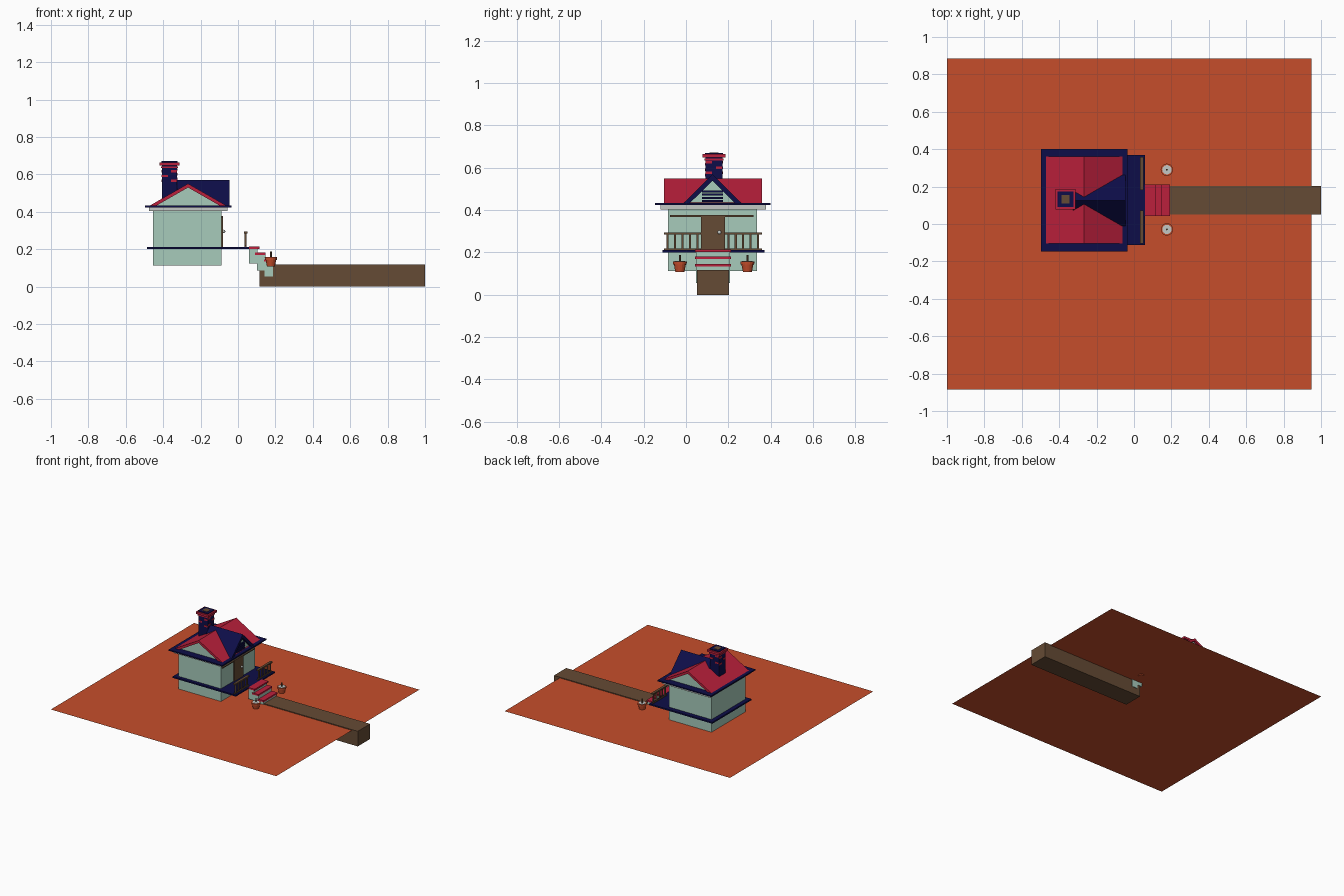
import bpy, bmesh, math

if "Cube" in bpy.data.objects:
    bpy.data.objects.remove(bpy.data.objects["Cube"])


def material(name, rgb):
    m = bpy.data.materials.new(name)
    m.diffuse_color = (*rgb, 1)
    m.use_nodes = True
    m.node_tree.nodes["Principled BSDF"].inputs["Base Color"].default_value = m.diffuse_color
    return m


CLAY = material("clay orange", (0.565, 0.076, 0.024))
TEAL = material("pale teal", (0.39, 0.60, 0.50))
NAVY = material("navy", (0.004, 0.004, 0.065))
RED = material("crimson", (0.50, 0.014, 0.045))
BROWN = material("brown", (0.13, 0.070, 0.035))
GREY = material("light grey", (0.55, 0.58, 0.56))


def finish(bm, name, mat):
    bmesh.ops.recalc_face_normals(bm, faces=bm.faces)
    me = bpy.data.meshes.new(name)
    bm.to_mesh(me)
    bm.free()
    me.materials.append(mat)
    ob = bpy.data.objects.new(name, me)
    bpy.context.collection.objects.link(ob)
    return ob


def box(name, x, y, z, mat):
    """Box from (min, max) pairs."""
    return prism(name, [(x[0], z[0]), (x[1], z[0]), (x[1], z[1]), (x[0], z[1])], y, mat)


def prism(name, profile, span, mat, along="y"):
    """Extrude a (horizontal, z) profile along y or x."""
    bm = bmesh.new()
    rings = []
    for d in span:
        rings.append([bm.verts.new((a, d, z) if along == "y" else (d, a, z)) for a, z in profile])
    n = len(profile)
    bm.faces.new(rings[0])
    bm.faces.new(rings[1][::-1])
    for i in range(n):
        j = (i + 1) % n
        bm.faces.new((rings[0][i], rings[0][j], rings[1][j], rings[1][i]))
    return finish(bm, name, mat)


def cone(name, c, z, r1, r2, mat, sides=16):
    bm = bmesh.new()
    bmesh.ops.create_cone(bm, cap_ends=True, segments=sides, radius1=r1, radius2=r2, depth=z[1] - z[0])
    bmesh.ops.translate(bm, verts=bm.verts, vec=(c[0], c[1], (z[0] + z[1]) / 2))
    return finish(bm, name, mat)


def chevron(c, half, base, top, t):
    """Gable roof shell profile; t is the width of the cut at the eave."""
    inner = top - t * (top - base) / half
    return [(c - half, base), (c, top), (c + half, base),
            (c + half - t, base), (c, inner), (c - half + t, base)]


# Ground sheet and garden path
bm = bmesh.new()
bm.faces.new([bm.verts.new((x, y, 0.112)) for x, y in
              ((-1, -0.885), (0.95, -0.885), (0.95, 0.885), (-1, 0.885))])
finish(bm, "ground", CLAY)
box("path", (0.115, 1.0), (0.052, 0.204), (0, 0.118), BROWN)

# House body, deck and eaves
box("walls", (-0.455, -0.088), (-0.085, 0.335), (0.113, 0.41), TEAL)
box("deck", (-0.487, 0.06), (-0.112, 0.37), (0.201, 0.212), NAVY)
box("eave_soffit", (-0.475, -0.055), (-0.12, 0.378), (0.403, 0.424), GREY)
box("eave_plate", (-0.497, -0.034), (-0.147, 0.40), (0.424, 0.433), NAVY)

# Main roof, ridge along y, with pale gable ends
prism("main_roof", chevron(-0.267, 0.208, 0.431, 0.55, 0.036), (-0.105, 0.36), RED)
prism("main_gable", [(-0.45, 0.431), (-0.267, 0.535), (-0.084, 0.431)], (-0.09, 0.345), TEAL)

# Front dormer roof, ridge along x, with louvered gable
YC = 0.125
prism("dormer_roof", chevron(YC, 0.142, 0.428, 0.569, 0.03), (-0.327, -0.046), NAVY, "x")
prism("dormer_core", [(YC - 0.13, 0.43), (YC, 0.56), (YC + 0.13, 0.43)], (-0.325, -0.12), NAVY, "x")
prism("dormer_gable", [(YC - 0.125, 0.43), (YC, 0.555), (YC + 0.125, 0.43)], (-0.12, -0.068), TEAL, "x")
for i in range(4):
    z = 0.438 + i * 0.015
    box("louver", (-0.07, -0.06), (YC - 0.05, YC + 0.05), (z, z + 0.010), NAVY)

# Chimney with banded cap, flue and scattered bricks
CX, CY = -0.366, 0.132


def chimney_slab(name, r, z, mat):
    box(name, (CX - r, CX + r), (CY - r, CY + r), z, mat)


chimney_slab("chimney_shaft", 0.040, (0.44, 0.668), NAVY)
chimney_slab("chimney_lower_band", 0.045, (0.634, 0.643), RED)
chimney_slab("chimney_upper_band", 0.054, (0.648, 0.664), RED)
chimney_slab("chimney_top", 0.042, (0.664, 0.670), NAVY)
chimney_slab("flue", 0.022, (0.668, 0.672), BROWN)
for i, z in enumerate((0.565, 0.59, 0.615)):
    for s in (-1, 1):
        o = s * 0.024 * (1 if i % 2 else -1)
        zz = (z + s * 0.005, z + s * 0.005 + 0.012)
        fx, fy = CX + s * 0.040, CY + s * 0.040
        box("chimney_brick", (fx - 0.003, fx + 0.003), (CY + o - 0.015, CY + o + 0.015), zz, RED)
        box("chimney_brick", (CX + o - 0.015, CX + o + 0.015), (fy - 0.003, fy + 0.003), zz, RED)

# Front door, knob and trim
box("door", (-0.09, -0.080), (0.07, 0.185), (0.212, 0.374), BROWN)
box("wall_trim", (-0.09, -0.080), (-0.075, 0.32), (0.368, 0.376), BROWN)
bm = bmesh.new()
bmesh.ops.create_uvsphere(bm, u_segments=10, v_segments=6, radius=0.009)
bmesh.ops.translate(bm, verts=bm.verts, vec=(-0.076, 0.158, 0.295))
finish(bm, "door_knob", GREY)

# Porch railings either side of the steps
for y0, y1 in ((-0.105, 0.072), (0.182, 0.358)):
    box("top_rail", (0.031, 0.050), (y0, y1), (0.284, 0.294), BROWN)
    box("bottom_rail", (0.036, 0.045), (y0, y1), (0.212, 0.219), BROWN)
    for i in range(5):
        y = y0 + 0.018 + i * (y1 - y0 - 0.036) / 4
        box("baluster", (0.036, 0.045), (y - 0.005, y + 0.005), (0.212, 0.286), BROWN)

# Steps: sawtooth base with overhanging treads
prism("step_base", [(0.058, 0.203), (0.105, 0.203), (0.105, 0.17), (0.146, 0.17),
                    (0.146, 0.133), (0.188, 0.133), (0.188, 0.055), (0.142, 0.055),
                    (0.142, 0.085), (0.102, 0.085), (0.102, 0.122), (0.058, 0.122)],
      (0.047, 0.208), TEAL)
for x0, z in ((0.060, 0.202), (0.092, 0.169), (0.138, 0.133)):
    box("step_tread", (x0, x0 + 0.055), (0.042, 0.212), (z, z + 0.012), RED)

# Flower pots
for y in (-0.029, 0.290):
    c = (0.176, y)
    cone("pot_body", c, (0.107, 0.148), 0.021, 0.029, CLAY)
    cone("pot_rim", c, (0.143, 0.157), 0.032, 0.033, CLAY)
    cone("pot_soil", c, (0.155, 0.159), 0.025, 0.025, GREY)
    cone("plant_stem", c, (0.157, 0.188), 0.005, 0.005, BROWN, 8)
